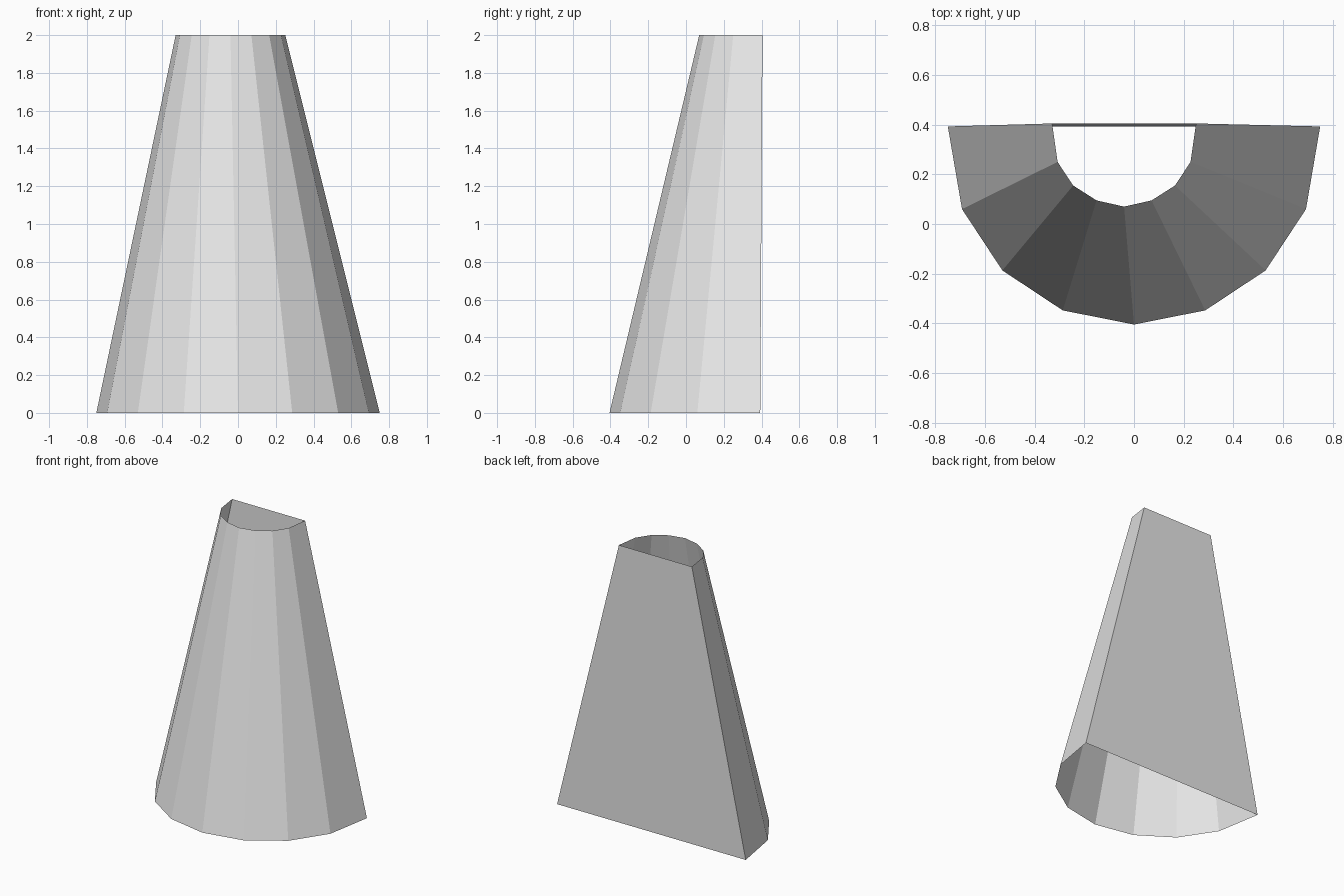
import bpy, bmesh, math

cube = bpy.data.objects.get("Cube")
if cube:
    bpy.data.objects.remove(cube, do_unlink=True)

# Plain light grey
grey = bpy.data.materials.new("light_grey")
grey.use_nodes = True
colour = (0.8, 0.8, 0.8, 1)
grey.diffuse_color = colour
grey.node_tree.nodes["Principled BSDF"].inputs["Base Color"].default_value = colour


def half_ring(bm, centre_x, radius, depths, z):
    """Half-round rim from right to left; depths run from back edge to front tip."""
    ys = depths + depths[-2::-1]
    last = len(ys) - 1
    return [bm.verts.new((centre_x - radius * math.cos(math.pi * i / last), y, z))
            for i, y in enumerate(ys)]


# Open tapered half cone: lower rim, offset upper rim, flat back wall
bm = bmesh.new()
lower = half_ring(bm, 0, 0.75, [0.393, 0.06, -0.187, -0.348, -0.405], 0)
upper = half_ring(bm, -0.04, 0.29, [0.405, 0.25, 0.155, 0.095, 0.07], 2)
count = len(lower)
for i in range(count):
    j = (i + 1) % count
    bm.faces.new((lower[i], lower[j], upper[j], upper[i]))

mesh = bpy.data.meshes.new("half_cone_shell")
bm.to_mesh(mesh)
bm.free()
mesh.materials.append(grey)
shell = bpy.data.objects.new("half_cone_shell", mesh)
bpy.context.collection.objects.link(shell)
